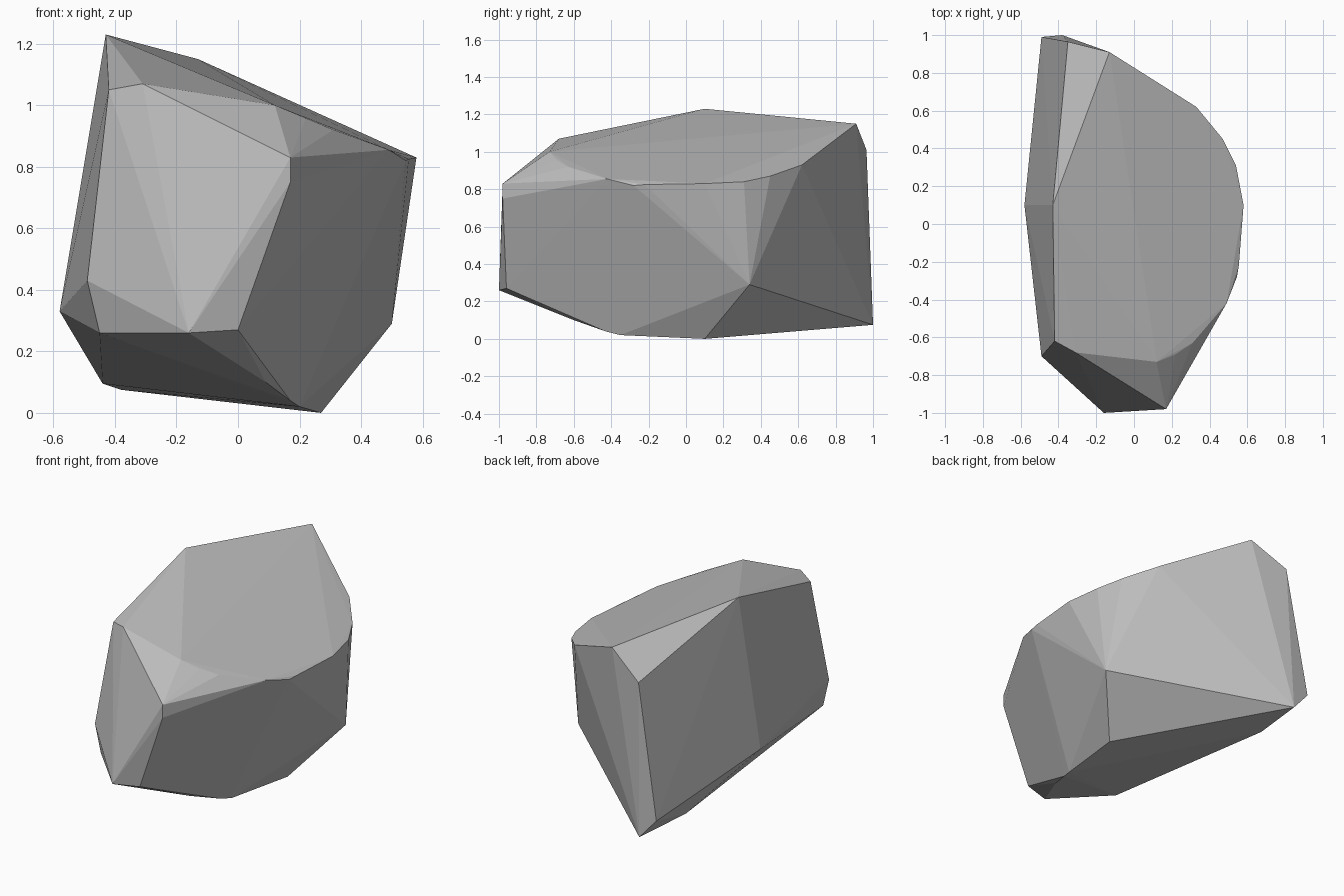
import bpy, bmesh

if "Cube" in bpy.data.objects:
    bpy.data.objects.remove(bpy.data.objects["Cube"])

# Corner points of the chiselled boulder, grouped by region
crown = [(-.43, .10, 1.23), (-.13, .91, 1.15), (-.35, .965, 1.01),
         (-.42, -.62, 1.05), (-.31, -.68, 1.07)]
rim = [(.12, -.73, 1.0), (.22, -.69, .955), (.31, -.63, .92), (.49, -.42, .855),
       (.545, -.28, .82), (.555, -.22, .825), (.58, .10, .83), (.54, .31, .84),
       (.47, .45, .87), (.33, .62, .93)]
nose = [(.17, -.98, .83), (.17, -.98, .75), (0, -.96, .27), (-.16, -1, .26)]
left_side = [(-.49, -.70, .43), (-.45, -.70, .26), (-.58, .10, .33), (-.49, .99, .20)]
base = [(-.38, 1, .075), (-.44, .63, .095), (.27, .10, 0), (.20, -.35, .02),
        (.17, -.43, .04), (.09, -.60, .10), (.50, .34, .29)]

# Boulder: convex hull of the corners with flat facets
bm = bmesh.new()
for p in crown + rim + nose + left_side + base:
    bm.verts.new(p)
res = bmesh.ops.convex_hull(bm, input=bm.verts)
loose = {g for g in res["geom_interior"] + res["geom_unused"]
         if isinstance(g, bmesh.types.BMVert)}
bmesh.ops.delete(bm, geom=list(loose), context='VERTS')
bmesh.ops.recalc_face_normals(bm, faces=bm.faces)

mesh = bpy.data.meshes.new("boulder")
bm.to_mesh(mesh)
bm.free()
boulder = bpy.data.objects.new("boulder", mesh)
bpy.context.collection.objects.link(boulder)

# Plain stone colour
stone = bpy.data.materials.new("stone grey")
stone.diffuse_color = (.5, .5, .5, 1)
stone.use_nodes = True
stone.node_tree.nodes["Principled BSDF"].inputs["Base Color"].default_value = stone.diffuse_color
mesh.materials.append(stone)
